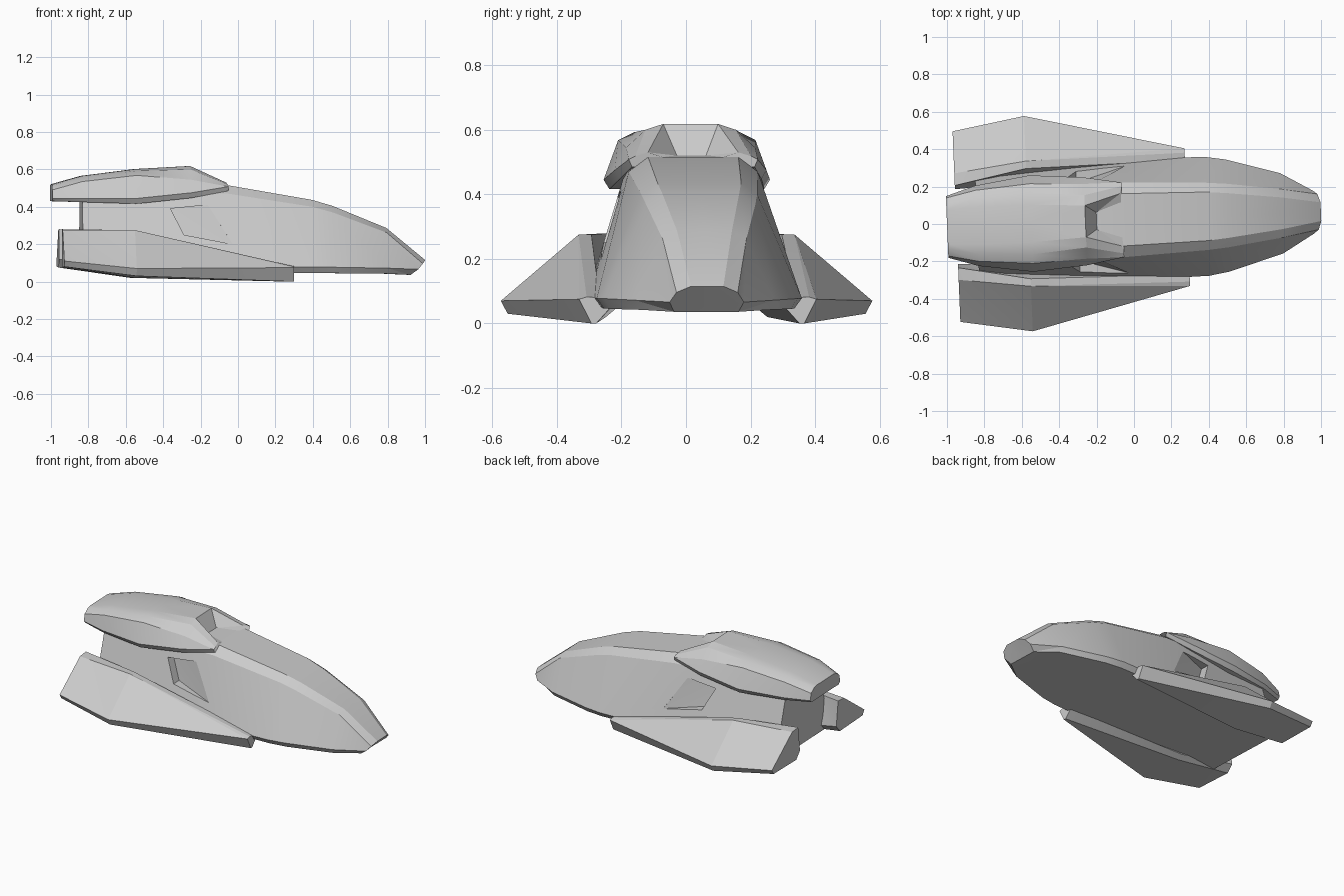
import bpy, bmesh, math
from mathutils import Matrix

old = bpy.data.objects.get("Cube")
if old:
    bpy.data.objects.remove(old)

grey = bpy.data.materials.new("hull_grey")
grey.use_nodes = True
grey.diffuse_color = (0.6, 0.6, 0.6, 1)
grey.node_tree.nodes["Principled BSDF"].inputs["Base Color"].default_value = (0.6, 0.6, 0.6, 1)

# The craft sits with a slight yaw
PLACE = Matrix.Translation((0, 0.025, 0)) @ Matrix.Rotation(0.041, 4, 'Z')


def finish(name, bm, mirror=True):
    """Mirror across the centre plane and turn into an object."""
    if mirror:
        bmesh.ops.mirror(bm, geom=bm.verts[:] + bm.edges[:] + bm.faces[:],
                         axis='Y', merge_dist=0.0005)
    bmesh.ops.recalc_face_normals(bm, faces=bm.faces[:])
    bm.transform(PLACE)
    mesh = bpy.data.meshes.new(name)
    bm.to_mesh(mesh)
    bm.free()
    mesh.materials.append(grey)
    ob = bpy.data.objects.new(name, mesh)
    bpy.context.collection.objects.link(ob)
    return ob


def loft(name, sections, closed):
    """Skin sections (x, [(y, z, x shift)]); open ones reach the centre plane."""
    bm = bmesh.new()
    rings = []
    for x, pts in sections:
        pts = [(x + (p[2] if len(p) > 2 else 0), p[0], p[1]) for p in pts]
        if not closed:
            pts = [(pts[0][0], 0, pts[0][2])] + pts + [(pts[-1][0], 0, pts[-1][2])]
        rings.append([bm.verts.new(p) for p in pts])
    n = len(rings[0])
    for a, b in zip(rings, rings[1:]):
        for i in range(n if closed else n - 1):
            j = (i + 1) % n
            bm.faces.new((a[i], a[j], b[j]))
            bm.faces.new((a[i], b[j], b[i]))
    bm.faces.new(rings[0])
    bm.faces.new(rings[-1])
    return finish(name, bm)


def smooth(ob, degrees):
    bpy.ops.object.select_all(action='DESELECT')
    ob.select_set(True)
    bpy.context.view_layer.objects.active = ob
    bpy.ops.object.shade_smooth_by_angle(angle=math.radians(degrees))


# Main hull: top edge, chamfer, widest line, bottom edge
hull = loft("hull", [
    (-0.84, [(.14, .47), (.19, .425), (.29, .10), (.26, .06)]),
    (-0.30, [(.14, .525), (.20, .475), (.32, .08), (.29, .05)]),
    (-0.06, [(.14, .515), (.20, .47), (.325, .08), (.30, .05)]),
    (0.39, [(.13, .437), (.18, .40), (.318, .078), (.295, .046)]),
    (0.50, [(.12, .405), (.17, .37), (.30, .077), (.28, .045)]),
    (0.79, [(.085, .287), (.13, .262), (.215, .072), (.195, .042)]),
    (1.00, [(.05, .115), (.095, .096, -.015), (.115, .066, -.04), (.10, .036, -.08)]),
], False)

# Side intakes: wedges that deepen toward the rear
for side in (1, -1):
    bm = bmesh.new()
    for x, z, rear in ((-.37, .39, True), (-.30, .25, True), (-.17, .41, False), (-.04, .20, False)):
        y = .32 - .305 * (z - .08)
        for off in ((-.06, .06) if rear else (.001, .06)):
            bm.verts.new((x, side * (y + off), z))
    bmesh.ops.convex_hull(bm, input=bm.verts[:])
    cutter = finish("intake_cutter", bm, False)
    cutter.hide_render = True
    cut = hull.modifiers.new("intake", 'BOOLEAN')
    cut.operation = 'DIFFERENCE'
    cut.solver = 'EXACT'
    cut.object = cutter
    bpy.context.view_layer.objects.active = hull
    bpy.ops.object.modifier_apply(modifier=cut.name)
    bpy.data.objects.remove(cutter)
smooth(hull, 18)

# Upper pod: its front is notched between two prongs
pod = loft("upper_pod", [
    (-1.00, [(.09, .52), (.12, .515), (.155, .49), (.165, .445), (.15, .43)]),
    (-0.84, [(.10, .565), (.15, .555), (.19, .535), (.215, .445), (.20, .425)]),
    (-0.55, [(.10, .602), (.165, .592), (.213, .568), (.258, .445), (.24, .416)]),
    (-0.26, [(.085, .618), (.14, .60), (.20, .545), (.235, .475), (.22, .447)]),
    (-0.06, [(.045, .52, -.14), (.14, .53, -.01), (.18, .518), (.20, .508), (.19, .485)]),
], False)
smooth(pod, 18)

# Side wings: inner top, outer top, tip, lower tip, keel, inner low
wings = loft("side_wings", [
    (-0.95, [(.22, .28), (.285, .275), (.51, .11), (.49, .08), (.24, .075), (.20, .12)]),
    (-0.565, [(.295, .275), (.335, .275), (.576, .07), (.555, .03), (.25, .02), (.22, .045)]),
    (0.285, [(.305, .08), (.345, .082), (.368, .075), (.33, 0), (.315, 0), (.27, .05)]),
], True)
smooth(wings, 12)
